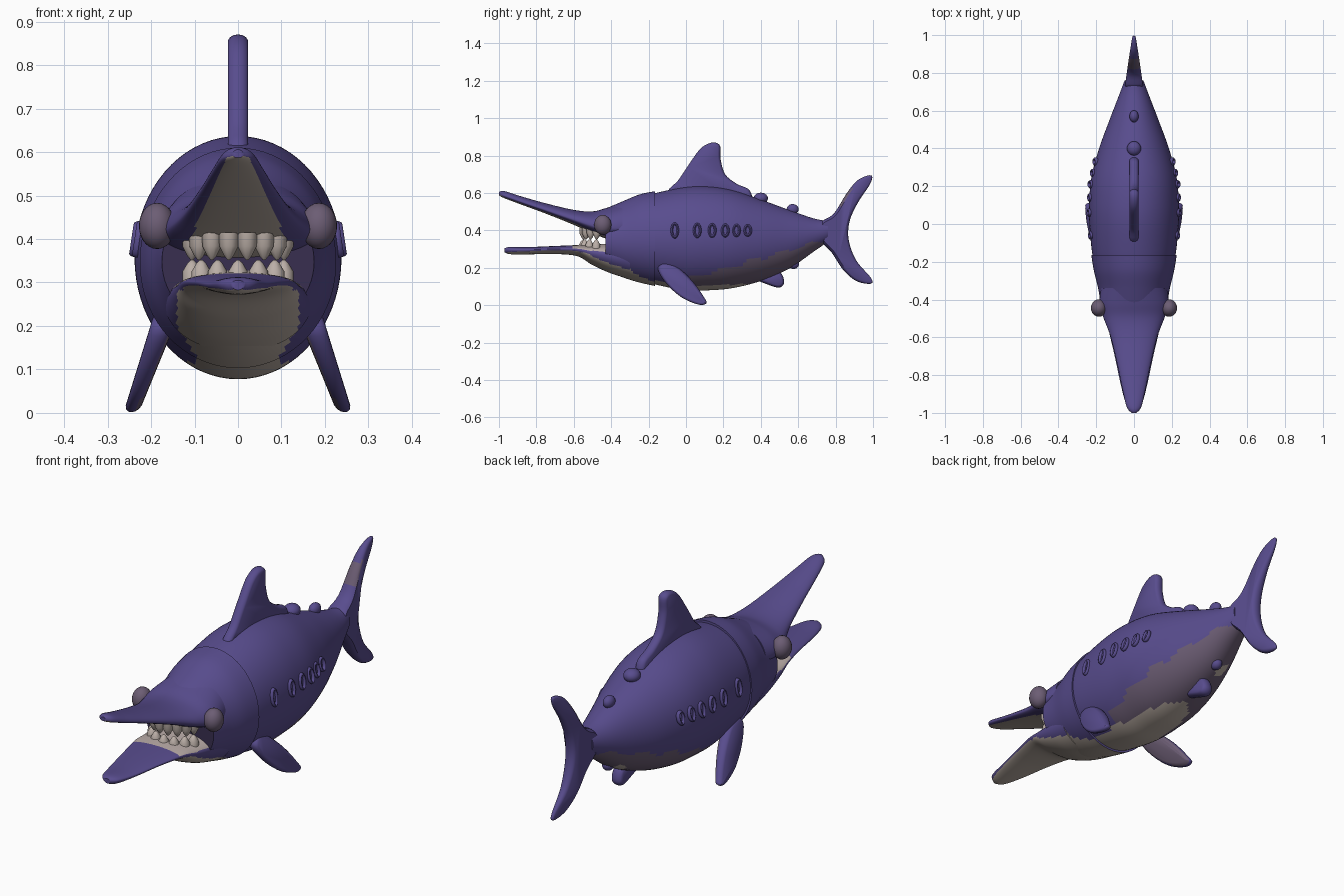
import bpy, bmesh, math
from mathutils import Vector

if "Cube" in bpy.data.objects:
    bpy.data.objects.remove(bpy.data.objects["Cube"])


def material(name, rgb):
    m = bpy.data.materials.new(name)
    m.use_nodes = True
    m.diffuse_color = (*rgb, 1)
    m.node_tree.nodes["Principled BSDF"].inputs["Base Color"].default_value = (*rgb, 1)
    return m


MATS = [material("purple_skin", (0.098, 0.073, 0.27)),
        material("belly_cream", (0.48, 0.41, 0.36)),
        material("flank_grey", (0.15, 0.11, 0.175)),
        material("tooth_ivory", (0.5, 0.43, 0.39)),
        material("gum_pink", (0.5, 0.42, 0.4)),
        material("mouth_dark", (0.04, 0.028, 0.08))]
PURPLE, BELLY, FLANK, TOOTH, GUM, MOUTH = range(len(MATS))


def finish(name, bm, rule):
    """Turn a bmesh into a smooth object, colouring faces by rule(centre, normal)."""
    bmesh.ops.recalc_face_normals(bm, faces=bm.faces)
    bm.normal_update()
    for f in bm.faces:
        f.material_index = rule(f.calc_center_median(), f.normal) if callable(rule) else rule
    me = bpy.data.meshes.new(name)
    bm.to_mesh(me)
    bm.free()
    for m in MATS:
        me.materials.append(m)
    me.shade_smooth()
    me.set_sharp_from_angle(angle=math.radians(50))
    ob = bpy.data.objects.new(name, me)
    bpy.context.collection.objects.link(ob)


def spline(points, sub, closed=False):
    """Smooth curve through points of any dimension."""
    n = len(points)
    pick = (lambda i: points[i % n]) if closed else (lambda i: points[max(0, min(n - 1, i))])
    out = []
    for i in range(n if closed else n - 1):
        for s in range(sub):
            t = s / sub
            out.append([b + 0.5 * t * (c - a + t * (2*a - 5*b + 4*c - d + t * (3*(b - c) + d - a)))
                        for a, b, c, d in zip(pick(i - 1), pick(i), pick(i + 1), pick(i + 2))])
    return out if closed else out + [list(points[-1])]


def skin(bm, rings):
    """Bridge rings of points and cap both ends."""
    vs = [[bm.verts.new(p) for p in r] for r in rings]
    n = len(vs[0])
    for a, b in zip(vs, vs[1:]):
        for i in range(n):
            j = (i + 1) % n
            bm.faces.new((a[i], a[j], b[j], b[i]))
    bm.faces.new(vs[0])
    bm.faces.new(vs[-1])


def loft(name, stations, waist, rule, sub=8, n=72):
    """Stations are (y, half width, bottom, top); waist is where the section is widest."""
    rings = []
    for y, w, lo, hi in spline(stations, sub):
        mid = lo + waist * (hi - lo)
        ring = []
        for k in range(n):
            c, s = math.cos(math.tau * k / n), math.sin(math.tau * k / n)
            ring.append((w * c, y, mid + s * ((hi - mid) if s > 0 else (mid - lo))))
        rings.append(ring)
    bm = bmesh.new()
    skin(bm, rings)
    finish(name, bm, rule)


def fin(name, outline, thick, rule=PURPLE, place=lambda p: p):
    """Rounded plate from a (y, z) outline; thick(y, z) gives the half thickness."""
    pts = [Vector(p) for p in spline(outline, 5, True)]
    n = len(pts)
    area = sum(pts[i - 1].cross(pts[i]) for i in range(n))
    rings = []
    for deg in range(-75, 76, 25):
        a = math.radians(deg)
        ring = []
        for i, p in enumerate(pts):
            d = (pts[(i + 1) % n] - pts[i - 1]).normalized() * math.copysign(1, area)
            t = thick(*p)
            q = p + Vector((-d.y, d.x)) * min(t, 0.018) * (1 - math.cos(a))
            ring.append(place(Vector((t * math.sin(a), q.x, q.y))))
        rings.append(ring)
    bm = bmesh.new()
    skin(bm, rings)
    finish(name, bm, rule)


def ball(name, centre, size, mat=PURPLE):
    bm = bmesh.new()
    bmesh.ops.create_uvsphere(bm, u_segments=24, v_segments=14, radius=1)
    for v in bm.verts:
        v.co = Vector(centre) + v.co * Vector(size)
    finish(name, bm, mat)


# Body with a pale belly, grey flanks and a small pale spot near the tail
def body_colour(c, n):
    if n.z < 0 and (c.x / 0.11) ** 2 + ((c.y - 0.03) / 0.33) ** 2 < 1:
        return BELLY
    if n.z < 0 and math.hypot(c.x + 0.045, c.y - 0.56) < 0.032:
        return BELLY
    limit = 0.14 + 0.28 * c.y + 0.01 * math.sin(c.y * 40)
    return FLANK if c.y > 0.02 and c.z < limit else PURPLE


BODY = [(-0.25, 0.2, 0.14, 0.575), (-0.15, 0.222, 0.108, 0.603), (0, 0.236, 0.08, 0.632),
        (0.12, 0.237, 0.08, 0.635), (0.25, 0.225, 0.092, 0.615), (0.4, 0.185, 0.13, 0.565),
        (0.55, 0.13, 0.195, 0.51), (0.68, 0.08, 0.285, 0.465), (0.76, 0.05, 0.34, 0.45)]
loft("body", BODY, 0.5, body_colour)


# Head, upper beak and lower jaw
def head_colour(c, n):
    if n.y < -0.9:
        return MOUTH
    return BELLY if c.z < 0.26 and abs(c.x) < min(0.14, 0.08 + 0.6 * (c.z - 0.1)) else PURPLE


def beak_colour(c, n):
    return BELLY if n.z < -0.4 and abs(c.x) < 0.03 + 0.17 * (c.y + 0.97) else PURPLE


def jaw_colour(c, n):
    if n.z > 0.6 and c.y > -0.6:
        return GUM
    chin = c.y > -0.64 and c.z < 0.282 and abs(c.x) < 0.14
    return BELLY if chin or n.z < -0.7 else PURPLE


loft("head", [(-0.165, 0.226, 0.103, 0.61), (-0.25, 0.212, 0.122, 0.592), (-0.34, 0.19, 0.15, 0.555),
              (-0.43, 0.175, 0.19, 0.517)], 0.48, head_colour)
loft("upper_beak", [(-0.34, 0.175, 0.345, 0.545), (-0.42, 0.182, 0.355, 0.522), (-0.5, 0.16, 0.385, 0.502),
                    (-0.6, 0.123, 0.43, 0.51), (-0.75, 0.087, 0.49, 0.545), (-0.88, 0.06, 0.538, 0.582),
                    (-0.97, 0.038, 0.572, 0.61), (-1, 0.012, 0.587, 0.606)], 0.35, beak_colour)
loft("lower_jaw", [(-0.3, 0.17, 0.14, 0.335), (-0.4, 0.16, 0.17, 0.33), (-0.5, 0.146, 0.215, 0.325),
                   (-0.58, 0.13, 0.262, 0.322), (-0.7, 0.102, 0.274, 0.317), (-0.85, 0.07, 0.272, 0.311),
                   (-0.94, 0.045, 0.273, 0.312), (-0.97, 0.015, 0.283, 0.305)], 0.6, jaw_colour)

# Broad short teeth along an arc in each jaw
for row, base, tip, count in (("upper", 0.415, 0.352, 8), ("lower", 0.3, 0.352, 7)):
    for k in range(count):
        a = math.pi * (k + 0.5) / count
        x, y = 0.108 * math.cos(a), -0.46 - 0.09 * math.sin(a)
        bm = bmesh.new()
        skin(bm, [[(x + r * math.cos(math.tau * i / 10), y + r * math.sin(math.tau * i / 10),
                    base + (tip - base) * h) for i in range(10)]
                  for h, r in ((0, 0.023), (0.5, 0.022), (0.85, 0.011), (1, 0.003))])
        finish(f"{row}_tooth_{k + 1}", bm, TOOTH)

# Fins on the centre line
fin("dorsal_fin", [(-0.09, 0.6), (-0.04, 0.67), (0.02, 0.76), (0.08, 0.84), (0.14, 0.87), (0.182, 0.853),
                   (0.185, 0.78), (0.21, 0.7), (0.27, 0.65), (0.34, 0.615), (0.33, 0.55), (0.1, 0.56)],
    lambda y, z: 0.024)
fin("tail_fin", [(0.72, 0.44), (0.79, 0.49), (0.86, 0.6), (0.92, 0.67), (0.99, 0.695), (0.985, 0.65),
                 (0.92, 0.55), (0.875, 0.45), (0.87, 0.35), (0.91, 0.24), (0.99, 0.145), (0.985, 0.115),
                 (0.91, 0.13), (0.84, 0.19), (0.78, 0.28), (0.72, 0.35)],
    lambda y, z: 0.05 - 0.15 * (y - 0.72),
    lambda c, n: FLANK if n.y < -0.4 and 0.53 < c.z < 0.62 else PURPLE)
fin("anal_fin", [(0.36, 0.15), (0.42, 0.2), (0.5, 0.18), (0.525, 0.125), (0.5, 0.095), (0.44, 0.11)],
    lambda y, z: 0.028)

# Paired parts: pectoral fins, eyes and gill slits
for side, s in (("left", 1), ("right", -1)):
    fin(side + "_pectoral_fin",
        [(-0.15, 0.19), (-0.12, 0.23), (-0.06, 0.215), (0, 0.165), (0.05, 0.11), (0.095, 0.045),
         (0.11, 0.012), (0.07, 0.003), (-0.02, 0.04), (-0.1, 0.11)],
        lambda y, z: 0.018 + 0.05 * max(z, 0),
        lambda c, n, s=s: FLANK if n.x * s < -0.5 else PURPLE,
        lambda p, s=s: Vector((s * (p.x + 0.174 + (0.2 - p.z) * 0.36), p.y, p.z)))
    ball(side + "_eye", (s * 0.186, -0.445, 0.43), (0.042, 0.046, 0.053), FLANK)
    for k, y in enumerate((-0.06, 0.06, 0.14, 0.21, 0.27, 0.33)):
        near = min(spline(BODY, 12), key=lambda st: abs(st[0] - y))
        w, lo, hi = near[1:]
        z, tall = 0.4, 0.036 - 0.002 * k
        x = w * math.sqrt(1 - ((z - (lo + hi) / 2) / ((hi - lo) / 2)) ** 2)
        lean = -0.25 if y < 0.2 else -0.45
        rim = bmesh.new()
        n, m = 24, 8
        grid = [[rim.verts.new((s * (x + 0.01 * math.sin(b) + lean * (math.sin(a) * tall) * 0.6),
                                y + math.cos(a) * (0.016 + 0.007 * math.cos(b)),
                                z + math.sin(a) * (tall + 0.007 * math.cos(b))))
                 for b in (math.tau * j / m for j in range(m))]
                for a in (math.tau * i / n for i in range(n))]
        for i in range(n):
            for j in range(m):
                rim.faces.new((grid[i - 1][j - 1], grid[i][j - 1], grid[i][j], grid[i - 1][j]))
        finish(f"{side}_gill_{k + 1}", rim, PURPLE)

# Small rounded knobs behind the fins
ball("front_back_knob", (0, 0.4, 0.572), (0.037, 0.038, 0.03))
ball("rear_back_knob", (0, 0.57, 0.513), (0.024, 0.032, 0.028))
ball("lower_knob", (0, 0.575, 0.222), (0.026, 0.03, 0.028))
